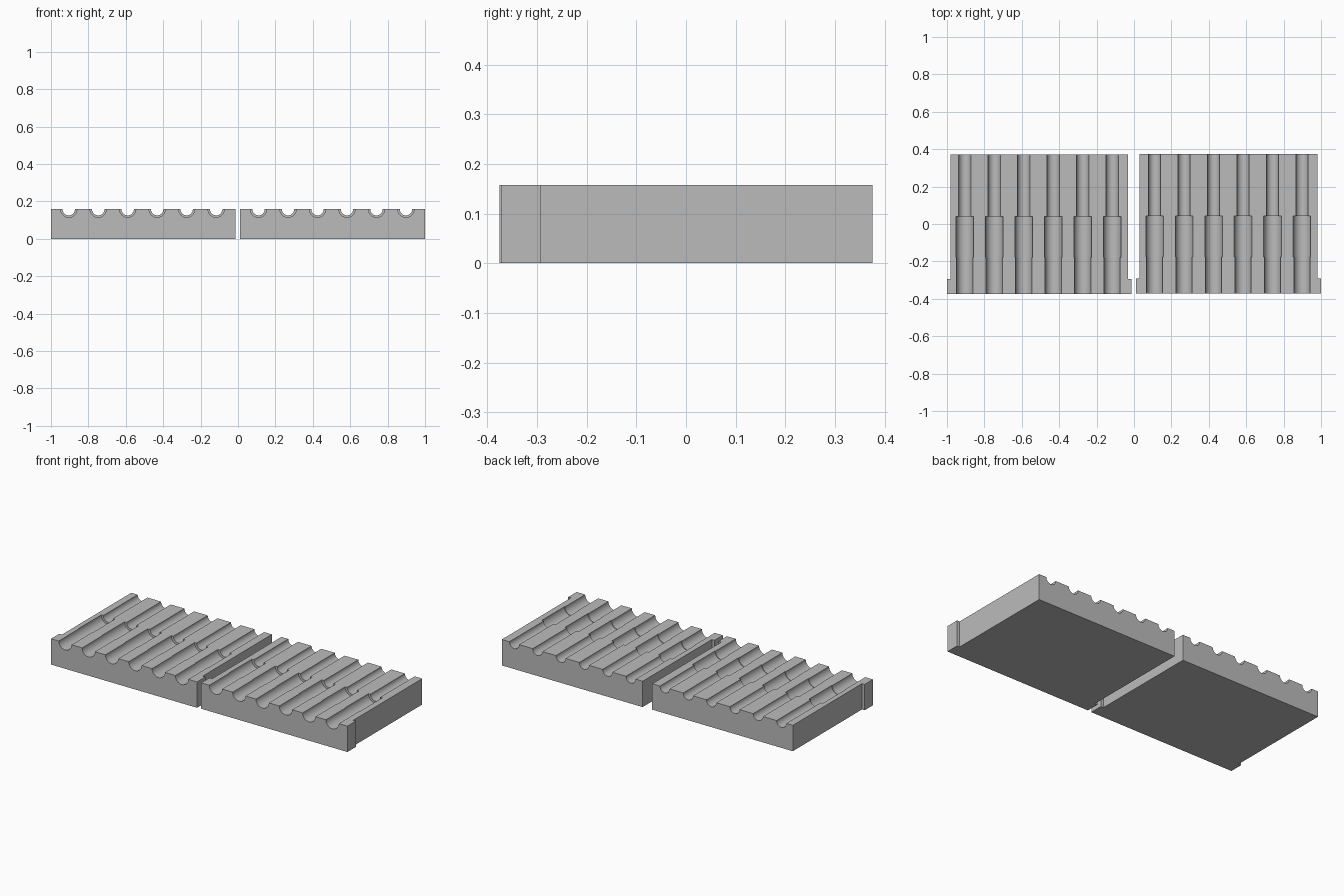
import bpy, bmesh, math

if "Cube" in bpy.data.objects:
    bpy.data.objects.remove(bpy.data.objects["Cube"])

HEIGHT = 0.158
PITCH = 0.1576      # spacing between grooves
LENGTH = 0.747

grey = bpy.data.materials.new("plain grey")
grey.diffuse_color = (0.5, 0.5, 0.5, 1)
grey.use_nodes = True
grey.node_tree.nodes["Principled BSDF"].inputs["Base Color"].default_value = grey.diffuse_color


def new_object(name, bm):
    bmesh.ops.recalc_face_normals(bm, faces=bm.faces)
    mesh = bpy.data.meshes.new(name)
    bm.to_mesh(mesh)
    bm.free()
    mesh.materials.append(grey)
    obj = bpy.data.objects.new(name, mesh)
    bpy.context.collection.objects.link(obj)
    return obj


def block(name, x0, x1, y0):
    """T-shaped outline extruded upwards: body with a wider front flange."""
    y1, yf, lip = y0 + LENGTH, y0 + 0.08, 0.018
    outline = [(x0, y0), (x1, y0), (x1, yf), (x1 - lip, yf), (x1 - lip, y1),
               (x0 + lip, y1), (x0 + lip, yf), (x0, yf)]
    bm = bmesh.new()
    face = bm.faces.new([bm.verts.new((x, y, 0)) for x, y in outline])
    top = bmesh.ops.extrude_face_region(bm, geom=[face])["geom"]
    bmesh.ops.translate(bm, vec=(0, 0, HEIGHT),
                        verts=[v for v in top if isinstance(v, bmesh.types.BMVert)])
    return new_object(name, bm)


def stepped_cutters(name, first_x, y0, n=48):
    """Six stepped round bars lying along y, centred on the top face."""
    profile = [(y0 - 0.05, 0.0435), (y0 + 0.195, 0.0435), (y0 + 0.195, 0.047),
               (y0 + 0.415, 0.047), (y0 + 0.415, 0.033), (y0 + LENGTH + 0.05, 0.033)]
    bm = bmesh.new()
    for i in range(6):
        cx = first_x + i * PITCH
        rings = []
        for y, r in profile:
            angles = [2 * math.pi * (k + 0.5) / n for k in range(n)]
            rings.append([bm.verts.new((cx + r * math.cos(a), y, HEIGHT + r * math.sin(a)))
                          for a in angles])
        for a, b in zip(rings, rings[1:]):
            for k in range(n):
                j = (k + 1) % n
                bm.faces.new((a[k], a[j], b[j], b[k]))
        bm.faces.new(rings[0])
        bm.faces.new(rings[-1])
    return new_object(name, bm)


def grooved_block(name, x0, x1, y0, first_x):
    obj = block(name, x0, x1, y0)
    cutter = stepped_cutters(name + "_cutter", first_x, y0)
    mod = obj.modifiers.new("grooves", 'BOOLEAN')
    mod.operation = 'DIFFERENCE'
    mod.solver = 'EXACT'
    mod.object = cutter
    bpy.ops.object.select_all(action='DESELECT')
    bpy.context.view_layer.objects.active = obj
    obj.select_set(True)
    bpy.ops.object.modifier_apply(modifier=mod.name)
    bpy.data.objects.remove(cutter)
    bpy.ops.object.shade_smooth_by_angle(angle=math.radians(30))


# Two mould halves side by side
grooved_block("left_mould_half", -1.0, -0.014, -0.375, -0.905)
grooved_block("right_mould_half", 0.012, 1.0, -0.372, 0.110)
